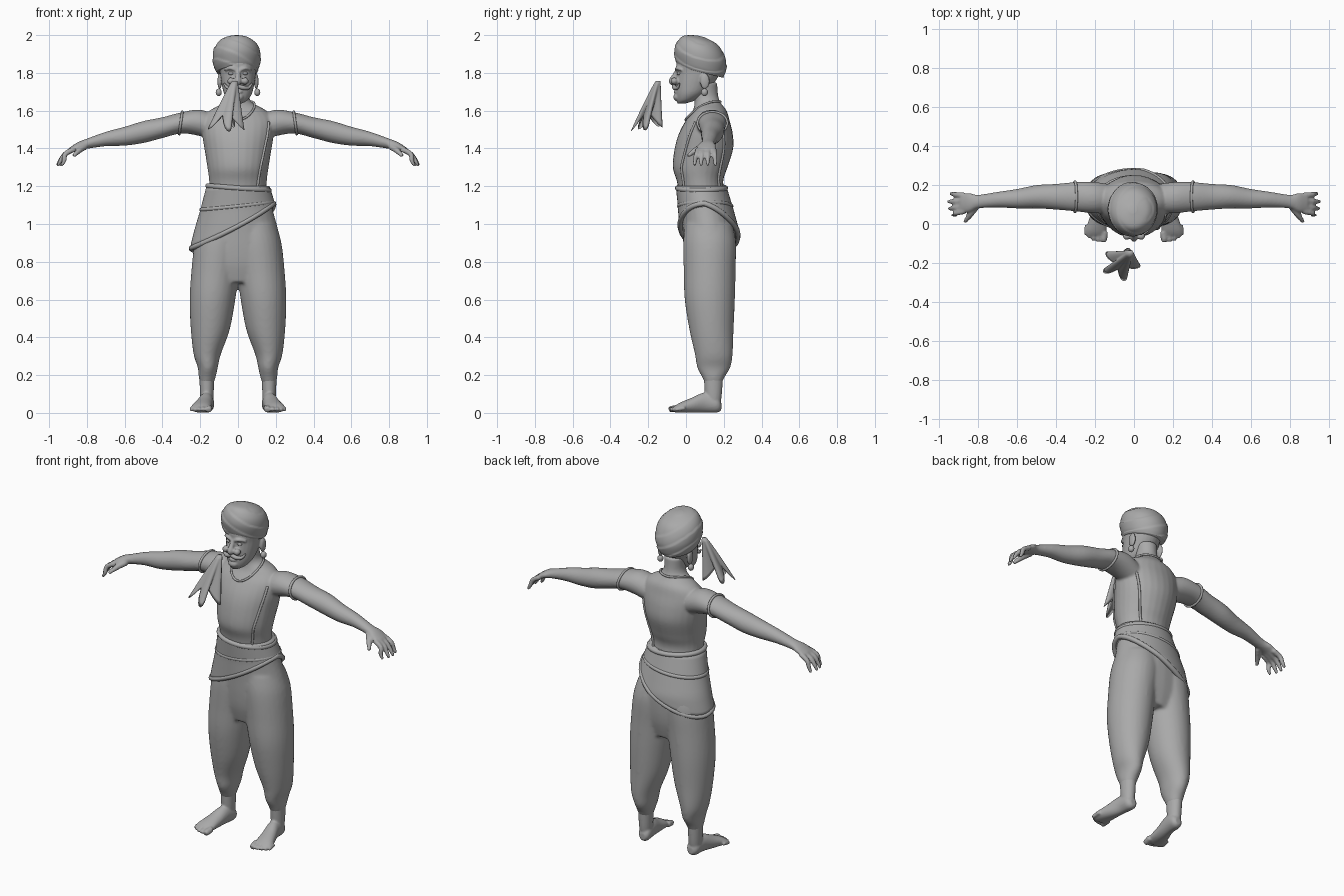
import bpy
import bmesh
from math import sin, cos, pi, radians
from mathutils import Vector

if "Cube" in bpy.data.objects:
    bpy.data.objects.remove(bpy.data.objects["Cube"])

X, Y, Z = Vector((1, 0, 0)), Vector((0, 1, 0)), Vector((0, 0, 1))
SIDES = (1, -1)

clay = bpy.data.materials.new("plain grey")
clay.use_nodes = True
grey = (0.4, 0.4, 0.4, 1)
clay.diffuse_color = grey
clay.node_tree.nodes["Principled BSDF"].inputs["Base Color"].default_value = grey


def smooth(stations, steps):
    """Catmull-Rom interpolation of tuples of any length."""
    last = len(stations) - 1
    out = []
    for i in range(last):
        quad = [stations[min(max(i + k, 0), last)] for k in (-1, 0, 1, 2)]
        for s in range(steps):
            t = s / steps
            out.append([b + t / 2 * (c - a + t * (2 * a - 5 * b + 4 * c - d + t * (3 * (b - c) + d - a)))
                        for a, b, c, d in zip(*quad)])
    return out + [list(stations[-1])]


def skin(bm, rings, closed=False):
    """Joins rings of points into a capped or endless tube."""
    loops = [[bm.verts.new(p) for p in ring] for ring in rings]
    pairs = list(zip(loops, loops[1:]))
    if closed:
        pairs.append((loops[-1], loops[0]))
    else:
        bm.faces.new(loops[0])
        bm.faces.new(loops[-1])
    for low, high in pairs:
        for i in range(len(low)):
            bm.faces.new((low[i - 1], low[i], high[i], high[i - 1]))


def loft(bm, stations, u=X, v=Y, seg=28, steps=5):
    """Stations are centre x, y, z and two half widths."""
    skin(bm, [[Vector(p[:3]) + u * p[3] * cos(2 * pi * i / seg) + v * p[4] * sin(2 * pi * i / seg)
               for i in range(seg)] for p in smooth(stations, steps)])


def rope(bm, path, closed=False, ref=Z, steps=4, seg=10):
    """Path points are x, y, z and radius."""
    pts = path if closed else smooth(path, steps)
    n = len(pts)
    rings = []
    for i, p in enumerate(pts):
        a, b = (pts[i - 1], pts[(i + 1) % n]) if closed else (pts[max(i - 1, 0)], pts[min(i + 1, n - 1)])
        t = (Vector(b[:3]) - Vector(a[:3])).normalized()
        u = t.cross(ref).normalized()
        v = t.cross(u)
        rings.append([Vector(p[:3]) + p[3] * (u * cos(2 * pi * k / seg) + v * sin(2 * pi * k / seg))
                      for k in range(seg)])
    skin(bm, rings, closed)


def ball(bm, centre, size):
    made = bmesh.ops.create_uvsphere(bm, u_segments=16, v_segments=10, radius=1)
    bmesh.ops.scale(bm, vec=size, verts=made["verts"])
    bmesh.ops.translate(bm, vec=centre, verts=made["verts"])


def finish(name, bm, voxel=0):
    """Makes the object; a voxel size fuses its pieces into one skin."""
    bmesh.ops.recalc_face_normals(bm, faces=bm.faces)
    for f in bm.faces:
        f.smooth = True
    mesh = bpy.data.meshes.new(name)
    bm.to_mesh(mesh)
    bm.free()
    mesh.materials.append(clay)
    ob = bpy.data.objects.new(name, mesh)
    bpy.context.collection.objects.link(ob)
    if voxel:
        fuse = ob.modifiers.new("fuse", "REMESH")
        fuse.mode = "VOXEL"
        fuse.voxel_size = voxel
        fuse.use_smooth_shade = True
        soft = ob.modifiers.new("soften", "SMOOTH")
        soft.iterations = 3
    return ob


def on_surface(stations, z, angle, grow=0.0):
    """Point on a vertical loft at a height and angle."""
    for a, b in zip(stations, stations[1:]):
        if z <= b[2]:
            break
    t = min(max((z - a[2]) / (b[2] - a[2]), 0), 1)
    x, y, _, rx, ry = [p + (q - p) * t for p, q in zip(a, b)]
    return Vector((x + (rx + grow) * cos(angle), y + (ry + grow) * sin(angle), z))


# Bare torso, neck, arms and hands
torso = [(0, .095, 1.1, .15, .125), (0, .075, 1.22, .152, .122), (0, .075, 1.3, .162, .145),
         (0, .095, 1.4, .178, .155), (0, .105, 1.48, .19, .142), (0, .115, 1.55, .19, .115),
         (0, .125, 1.6, .15, .09), (0, .115, 1.64, .08, .07), (0, .105, 1.68, .057, .065),
         (0, .1, 1.75, .06, .065)]
arm = [(.1, .13, 1.5, .07, .07), (.2, .135, 1.535, .08, .07), (.3, .14, 1.535, .075, .056),
       (.4, .14, 1.51, .066, .055), (.5, .14, 1.487, .06, .058), (.6, .13, 1.465, .05, .05),
       (.7, .125, 1.45, .04, .038), (.8, .115, 1.425, .035, .027), (.85, .11, 1.41, .05, .022),
       (.895, .105, 1.385, .045, .017)]
fingers = [(.147, .945, .155), (.117, .957, .115), (.09, .954, .08), (.065, .935, .047)]
bm = bmesh.new()
loft(bm, torso)
for s in SIDES:
    loft(bm, [(s * x, y, z, a, b) for x, y, z, a, b in arm], Y, Z)
    for root, tip_x, tip_y in fingers:
        rope(bm, [(s * .87, root, 1.395, .015), (s * .915, (root + tip_y) / 2, 1.37, .014),
                  (s * (tip_x - .015), tip_y, 1.335, .012), (s * tip_x, tip_y, 1.308, .008)], ref=Y)
    rope(bm, [(s * .81, .09, 1.41, .018), (s * .84, .05, 1.39, .016), (s * .87, .01, 1.36, .01)])
finish("upper_body", bm, .007)

# Head with face
bm = bmesh.new()
loft(bm, [(0, -.025, 1.638, .02, .02), (0, 0, 1.655, .05, .05), (0, .025, 1.69, .074, .08),
          (0, .045, 1.74, .086, .1), (0, .065, 1.8, .095, .115), (0, .07, 1.86, .1, .12),
          (0, .07, 1.93, .08, .09)])
rope(bm, [(0, -.04, 1.82, .012), (0, -.06, 1.785, .014), (0, -.075, 1.755, .017), (0, -.06, 1.742, .012)], ref=X)
ball(bm, (0, -.045, 1.672), (.03, .022, .022))
ball(bm, (0, -.05, 1.7), (.026, .016, .012))
for s in SIDES:
    ball(bm, (s * .037, -.062, 1.757), (.02, .02, .019))
    ball(bm, (s * .097, .1, 1.755), (.012, .026, .042))
    rope(bm, [(s * .012, -.052, 1.815, .008), (s * .04, -.047, 1.825, .009), (s * .07, -.022, 1.815, .006)])
finish("head", bm, .0055)

# Eyes, moustache and earrings
for s, side in zip(SIDES, ("left", "right")):
    bm = bmesh.new()
    ball(bm, (s * .036, -.037, 1.797), (.016, .012, .009))
    finish(side + "_eye", bm)
    bm = bmesh.new()
    rope(bm, [(0, -.064, 1.73, .011), (s * .03, -.06, 1.721, .012), (s * .056, -.045, 1.722, .009),
              (s * .075, -.035, 1.745, .004)])
    finish(side + "_moustache", bm)
    bm = bmesh.new()
    ball(bm, (s * .102, .098, 1.697), (.016, .018, .02))
    finish(side + "_earring", bm)

# Turban with overlapping slanted folds
bm = bmesh.new()
loft(bm, [(0, 0, 1.8, .107, .12), (0, 0, 1.83, .12, .132), (0, 0, 1.88, .127, .138),
          (0, 0, 1.93, .116, .122), (0, 0, 1.97, .08, .088), (0, 0, 1.99, .02, .02)], seg=64, steps=9)
for v in bm.verts:
    fold = ((v.co.z + .5 * v.co.x) * 15) % 1
    v.co.xy *= .985 + .035 * fold
    v.co.z -= .25 * v.co.y
    v.co += Vector((-.007, .076, .004))
finish("turban", bm)

# Baggy trousers
leg = [(.165, .145, .155, .036, .045), (.163, .145, .19, .045, .06), (.16, .147, .24, .053, .088),
       (.163, .147, .31, .072, .1), (.147, .135, .44, .103, .117), (.135, .126, .6, .121, .133),
       (.12, .125, .75, .127, .137), (.1, .125, .9, .13, .14), (.08, .12, 1.0, .12, .125)]
hips = [(0, .125, .69, .17, .105), (0, .125, .78, .235, .128), (0, .125, .87, .235, .138),
        (0, .122, .97, .213, .14), (0, .105, 1.08, .183, .13), (0, .08, 1.2, .155, .122)]
bm = bmesh.new()
loft(bm, hips)
for s in SIDES:
    loft(bm, [(s * x, *rest) for x, *rest in leg])
finish("trousers", bm, .009).modifiers["soften"].iterations = 8

# Waist wrap with a slanted hem
SEG = 56
angles = [2 * pi * i / SEG for i in range(SEG)]


def hem(a):
    return .99 + .118 * cos(a) - .05 * max(sin(a), 0)


bm = bmesh.new()
skin(bm, [[on_surface(hips, hem(a) + (1.2 - hem(a)) * j / 12, a, .012 + .008 * (1 - j / 12)) for a in angles]
          for j in range(13)])
finish("waist_wrap", bm)
bm = bmesh.new()
rope(bm, [(*on_surface(hips, hem(a), a, .012), .014) for a in angles], closed=True)
finish("wrap_hem", bm)
bm = bmesh.new()
rope(bm, [(*on_surface(hips, 1.19 - .012 * cos(a), a, .004), .014) for a in angles], closed=True)
finish("waist_roll", bm)
bm = bmesh.new()
rope(bm, [(*on_surface(hips, 1.095 + .02 * cos(a), a, .008), .012) for a in angles], closed=True)
finish("waist_fold", bm)

# Cloth edges on the left flank
for name, top, low in (("front_cloth_edge", -32, -48), ("back_cloth_edge", 38, 52)):
    bm = bmesh.new()
    rope(bm, [(*on_surface(torso, 1.54 - .06 * i, radians(top + (low - top) * i / 6), .001), .007)
              for i in range(7)])
    finish(name, bm)

# Bare feet with toes
foot = [(.16, .187, .035, .018, .02), (.162, .165, .045, .036, .043), (.168, .1, .055, .038, .053),
        (.183, .03, .04, .046, .04), (.195, -.03, .028, .054, .027), (.198, -.058, .02, .05, .018)]
toes = [(.155, -.09, .018), (.184, -.09, .0125), (.207, -.083, .0125), (.228, -.072, .012), (.246, -.056, .011)]
for s, side in zip(SIDES, ("left", "right")):
    bm = bmesh.new()
    loft(bm, [(s * x, *rest) for x, *rest in foot], X, Z)
    loft(bm, [(s * .165, .145, .03, .03, .035), (s * .165, .145, .1, .036, .045),
              (s * .165, .145, .21, .04, .052)])
    for x, y, r in toes:
        rope(bm, [(s * (x - .004), y + .05, .026, r), (s * x, y + .015, .02, r), (s * x, y, .015, r * .8)])
    for v in bm.verts:
        v.co.z = max(v.co.z, .001)
    finish(side + "_foot", bm, .006)

# Armbands and necklace
for s, side in zip(SIDES, ("left", "right")):
    bm = bmesh.new()
    rope(bm, [(s * (.303 - .008 * sin(a)), .14 + .078 * cos(a), 1.535 + .059 * sin(a), .007)
              for a in angles], closed=True, ref=X)
    finish(side + "_armband", bm)
bm = bmesh.new()
rope(bm, [(.088 * cos(a), .09 + .093 * sin(a), 1.6 + .048 * sin(a) + .03 * cos(a) ** 2, .006)
          for a in angles], closed=True)
finish("necklace", bm)

# Pleated kerchief floating before the face
bm = bmesh.new()
rings = []
for j in range(13):
    t = j / 12
    ring = []
    for a in angles:
        lobe = cos(5 * a + .6)
        spread = (.012 + .05 * t ** .8) * (1 + .45 * t * lobe)
        ring.append(Vector((-.018 - .05 * t + 1.15 * spread * cos(a),
                            -.148 - .057 * t + spread * sin(a),
                            1.757 - .22 * t - .035 * t * t * lobe + .15 * t * spread * sin(a - .4))))
    rings.append(ring)
middle = sum(rings[-1], Vector()) / SEG
rings.append([middle.lerp(p, .3) + Z * .07 for p in rings[-1]])
skin(bm, rings)
finish("kerchief", bm)
